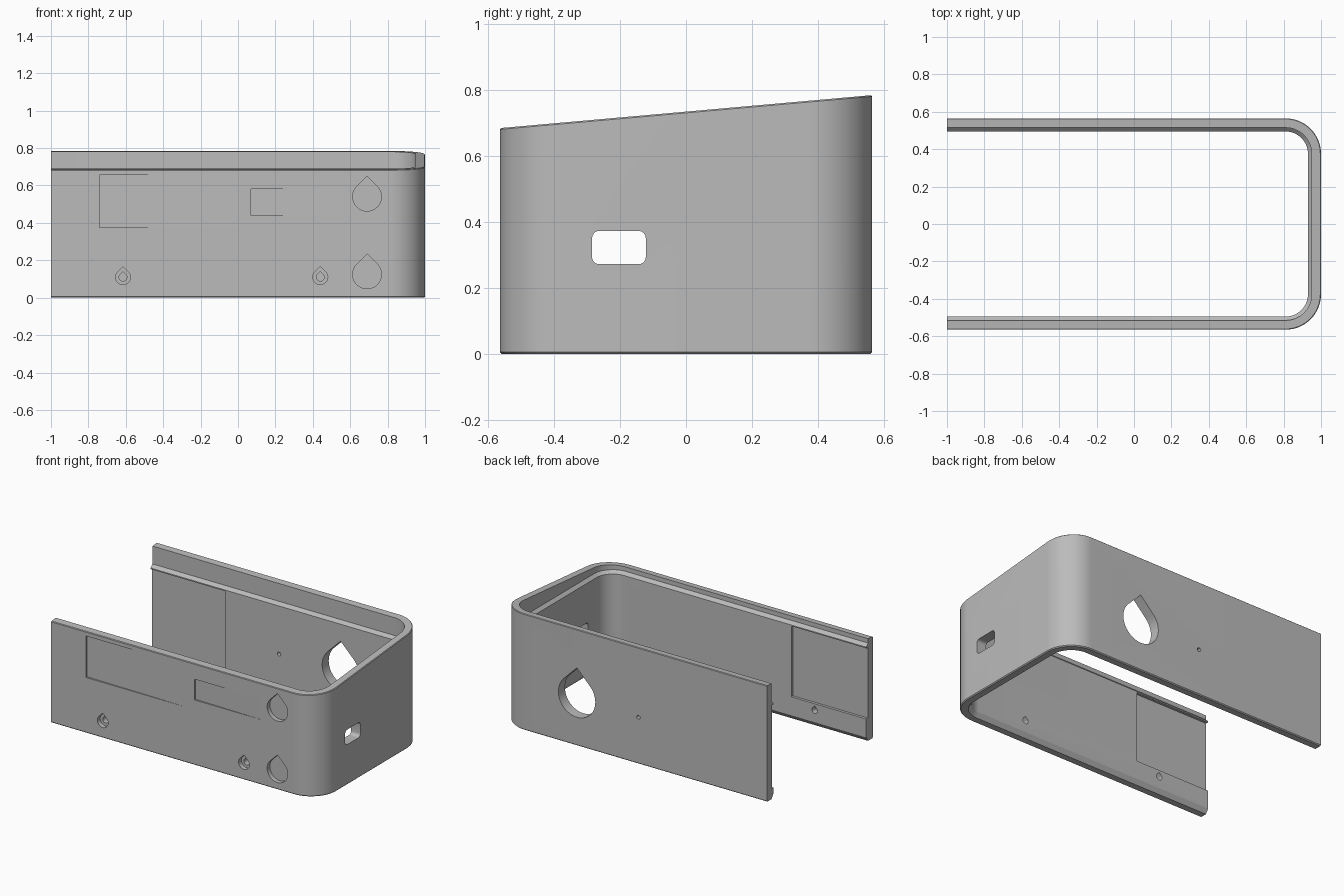
import bpy, bmesh, math
from mathutils import Vector

cube = bpy.data.objects.get("Cube")
if cube:
    bpy.data.objects.remove(cube, do_unlink=True)

HALF_Y, CORNER, STEPS = 0.565, 0.19, 16

grey = bpy.data.materials.new("plain grey")
grey.use_nodes = True
colour = (0.5, 0.5, 0.5, 1)
grey.diffuse_color = colour
grey.node_tree.nodes["Principled BSDF"].inputs["Base Color"].default_value = colour


def make_object(name, bm):
    bmesh.ops.recalc_face_normals(bm, faces=bm.faces)
    mesh = bpy.data.meshes.new(name)
    bm.to_mesh(mesh)
    bm.free()
    mesh.materials.append(grey)
    obj = bpy.data.objects.new(name, mesh)
    bpy.context.collection.objects.link(obj)
    return obj


def wall_path(inset):
    """Open U outline with two rounded corners, moved inward."""
    r = CORNER - inset
    pts = [(-1, inset - HALF_Y)]
    for side, start in ((-1, -90), (1, 0)):
        for i in range(STEPS + 1):
            a = math.radians(start + 90 * i / STEPS)
            pts.append((1 - CORNER + r * math.cos(a),
                        side * (HALF_Y - CORNER) + r * math.sin(a)))
    return pts + [(-1, HALF_Y - inset)]


def prism(name, points, axis, lo, hi):
    """Extrude a flat outline along one axis between two heights."""
    bm = bmesh.new()
    rings = []
    for h in (lo, hi):
        ring = []
        for p in points:
            co = list(p)
            co.insert(axis, h)
            ring.append(bm.verts.new(co))
        rings.append(ring)
        bm.faces.new(ring)
    n = len(points)
    for i in range(n):
        j = (i + 1) % n
        bm.faces.new((rings[0][i], rings[0][j], rings[1][j], rings[1][i]))
    return make_object(name, bm)


def rect(x0, x1, y0, y1):
    return [(x0, y0), (x1, y0), (x1, y1), (x0, y1)]


def teardrop(x, z, r):
    arc = [math.radians(135 + 270 * i / 36) for i in range(37)]
    return [(x, z + r * math.sqrt(2))] + [
        (x + r * math.cos(a), z + r * math.sin(a)) for a in arc]


def rounded_rect(x0, x1, y0, y1, r):
    pts = []
    for cx, cy, start in ((x1 - r, y1 - r, 0), (x0 + r, y1 - r, 90),
                          (x0 + r, y0 + r, 180), (x1 - r, y0 + r, 270)):
        for i in range(7):
            a = math.radians(start + 15 * i)
            pts.append((cx + r * math.cos(a), cy + r * math.sin(a)))
    return pts


def top_z(y):
    return 0.735 + 0.0885 * y


# Shell: wall section (inset, height, follows sloped top) swept along the U
section = [(0, 0.006, False), (0.006, 0, False), (0.05, 0, False),
           (0.07, 0.03, False), (0.07, 0.64, False), (0.05, 0.66, False),
           (0.05, 0, True), (0.004, 0, True), (0, -0.004, True)]
bm = bmesh.new()
rails = []
for inset, z, sloped in section:
    rails.append([bm.verts.new((x, y, z + (top_z(y) if sloped else 0)))
                  for x, y in wall_path(inset)])
for k in range(len(rails)):
    a, b = rails[k], rails[(k + 1) % len(rails)]
    for i in range(len(a) - 1):
        bm.faces.new((a[i], a[i + 1], b[i + 1], b[i]))
for end in (0, -1):
    bm.faces.new([rail[end] for rail in rails])
shell = make_object("case_shell", bm)

FRONT = -HALF_Y
cutters = []

# Blind drop recesses and countersunk drop holes in the front wall
for z in (0.54, 0.125):
    cutters.append(prism("drop_recess", teardrop(0.69, z, 0.077), 1, FRONT - 0.1, FRONT + 0.03))
for x in (-0.615, 0.44):
    cutters.append(prism("screw_recess", teardrop(x, 0.11, 0.04), 1, FRONT - 0.1, FRONT + 0.03))
    cutters.append(prism("screw_hole", teardrop(x, 0.11, 0.021), 1, FRONT - 0.1, FRONT + 0.1))

# Shallow front pockets that ramp out to nothing on one side
for x0, x1, z0, z1 in ((-0.74, 0.01, 0.375, 0.655), (0.07, 0.56, 0.44, 0.58)):
    wedge = [(x0, FRONT - 0.05), (x1, FRONT - 0.05), (x1, FRONT + 0.0005), (x0, FRONT + 0.012)]
    cutters.append(prism("label_pocket", wedge, 2, z0, z1))

# Large drop opening and pin hole in the back wall
cutters.append(prism("back_opening", teardrop(0.42, 0.33, 0.138), 1, 0.4, 0.7))
pin = [(-0.04 + 0.013 * math.cos(math.tau * i / 16),
        0.315 + 0.013 * math.sin(math.tau * i / 16)) for i in range(16)]
cutters.append(prism("pin_hole", pin, 1, 0.4, 0.7))

# Port slot through the closed end
cutters.append(prism("port_slot", rounded_rect(-0.285, -0.122, 0.272, 0.373, 0.022), 0, 0.85, 1.1))

# Thinned panels inside both walls at the open end
for side, low in ((-1, 0.155), (1, 0.07)):
    lo, hi = sorted((side * 0.4, side * 0.513))
    cutters.append(prism("inner_panel", rect(-1.1, -0.44, low, 0.632), 1, lo, hi))

bpy.context.view_layer.objects.active = shell
for cutter in cutters:
    cutter.hide_render = True
    mod = shell.modifiers.new(cutter.name, "BOOLEAN")
    mod.operation = "DIFFERENCE"
    mod.solver = "EXACT"
    mod.object = cutter
    bpy.ops.object.modifier_apply(modifier=mod.name)
    bpy.data.objects.remove(cutter, do_unlink=True)

bpy.ops.object.select_all(action="DESELECT")
shell.select_set(True)
bpy.ops.object.shade_smooth_by_angle(angle=math.radians(25))
